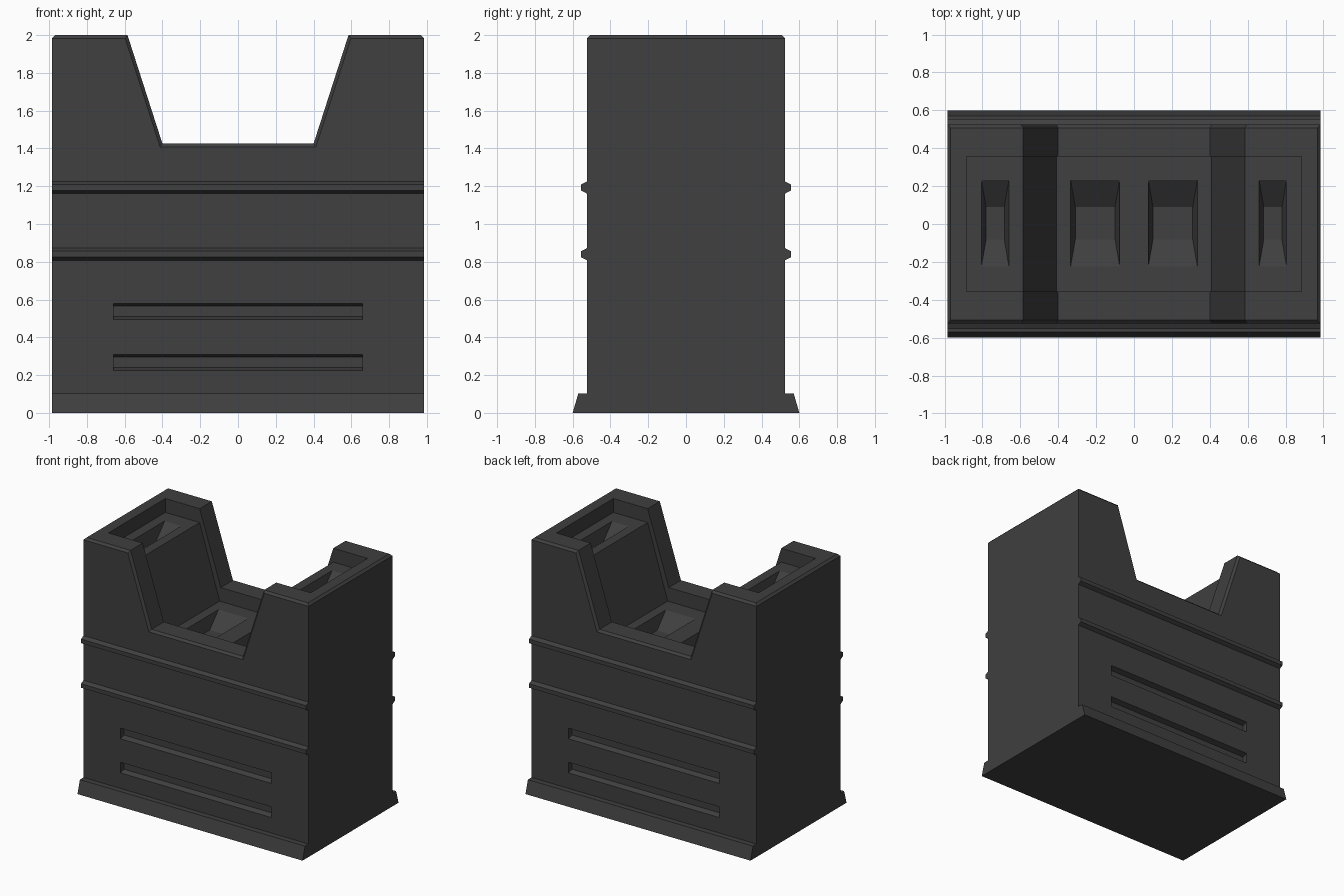
import bpy, bmesh

if "Cube" in bpy.data.objects:
    bpy.data.objects.remove(bpy.data.objects["Cube"])

HX, HY = 0.985, 0.525            # half width / half depth of the body

grey = bpy.data.materials.new("dark_grey")
grey.diffuse_color = (0.05, 0.05, 0.05, 1)
grey.use_nodes = True
grey.node_tree.nodes["Principled BSDF"].inputs["Base Color"].default_value = grey.diffuse_color


def finish(bm, name):
    bmesh.ops.recalc_face_normals(bm, faces=bm.faces[:])
    me = bpy.data.meshes.new(name)
    bm.to_mesh(me)
    bm.free()
    me.materials.append(grey)
    ob = bpy.data.objects.new(name, me)
    bpy.context.collection.objects.link(ob)
    return ob


def loft(a, b):
    """Closed solid between two matching loops of 3D points."""
    bm = bmesh.new()
    va = [bm.verts.new(p) for p in a]
    vb = [bm.verts.new(p) for p in b]
    bm.faces.new(va)
    bm.faces.new(vb[::-1])
    n = len(a)
    for i in range(n):
        j = (i + 1) % n
        bm.faces.new((va[i], va[j], vb[j], vb[i]))
    bmesh.ops.recalc_face_normals(bm, faces=bm.faces[:])
    return bm


def along_y(pts, h):
    return loft([(x, -h, z) for x, z in pts], [(x, h, z) for x, z in pts])


def along_x(pts, h):
    return loft([(-h, y, z) for y, z in pts], [(h, y, z) for y, z in pts])


def rect(cx, cy, hx, hy, z):
    return [(cx + i * hx, cy + j * hy, z) for i, j in ((-1, -1), (1, -1), (1, 1), (-1, 1))]


def cut(target, bm):
    cutter = finish(bm, "cutter")
    cutter.hide_render = True
    m = target.modifiers.new("cut", 'BOOLEAN')
    m.operation, m.solver, m.object = 'DIFFERENCE', 'EXACT', cutter
    bpy.context.view_layer.objects.active = target
    bpy.ops.object.modifier_apply(modifier=m.name)
    bpy.data.objects.remove(cutter)


# Body with the notched top, outer upper edges chamfered
half = [(HX, 0), (HX, 2), (0.585, 2), (0.40, 1.425)]
bm = along_y(half + [(-x, z) for x, z in half[::-1]], HY)
edges = []
for e in bm.edges:
    p, q = (v.co for v in e.verts)
    if min(p.z, q.z) < 1:
        continue
    on_profile = abs(p.y - q.y) < 1e-4
    side_top = abs(p.x) > HX - 1e-3 and abs(q.x) > HX - 1e-3 and p.x * q.x > 0
    if on_profile or side_top:
        edges.append(e)
bmesh.ops.bevel(bm, geom=edges, offset=0.017, segments=1, affect='EDGES')
body = finish(bm, "cradle_body")

# Recessed tray that follows the notch
D = 0.11
tray = [(0.885, 2.3), (0.885, 2 - D), (0.585, 2 - D), (0.41, 1.425 - D)]
cut(body, along_y(tray + [(-x, z) for x, z in tray[::-1]], 0.356))

# Tapered pockets in the tray floor and on the two shoulders
for cx, hx, top in ((0.205, 0.13, 1.425 - D), (0.733, 0.073, 2 - D)):
    for s in (-1, 1):
        cut(body, loft(rect(s * cx, 0.004, hx, 0.231, top + 0.001),
                       rect(s * cx, 0.004, hx - 0.025, 0.086, top - 0.10)))

for s, side in ((-1, "front"), (1, "back")):
    # Long grooves
    for z in (0.5375, 0.2675):
        cut(body, along_x([(s * (HY + 0.001), z - 0.0425), (s * (HY - 0.04), z - 0.0275),
                           (s * (HY - 0.04), z + 0.0275), (s * (HY + 0.001), z + 0.0425)], 0.66))
    # Horizontal ribs
    for i, z in enumerate((0.84, 1.193)):
        finish(along_x([(s * HY, z - 0.032), (s * 0.555, z - 0.016),
                        (s * 0.555, z + 0.016), (s * HY, z + 0.032)], HX),
               f"{side}_rib_{i + 1}")
    # Flared skirting at the foot
    finish(along_x([(s * HY, 0), (s * 0.60, 0), (s * 0.57, 0.103), (s * HY, 0.103)], HX),
           f"{side}_skirting")
